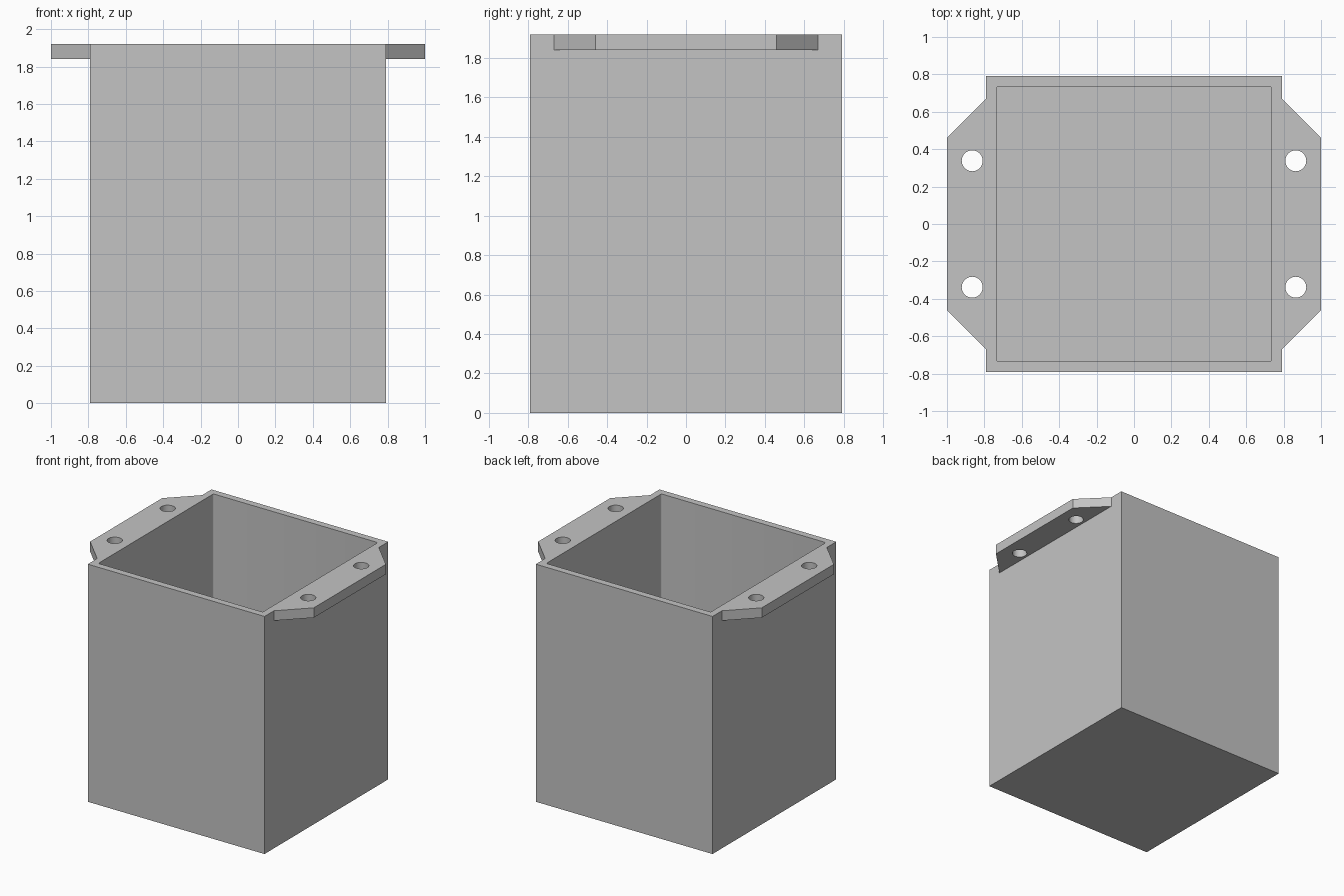
import bpy, bmesh
from math import cos, sin, pi

if "Cube" in bpy.data.objects:
    bpy.data.objects.remove(bpy.data.objects["Cube"], do_unlink=True)

HALF, INNER, TOP = 0.79, 0.735, 1.92      # outer and inner half widths, height
FLOOR, LIP = 0.055, 0.08                  # floor and flange thickness

grey = bpy.data.materials.new("light_grey")
grey.use_nodes = True
colour = (0.55, 0.55, 0.55, 1)
grey.diffuse_color = colour
grey.node_tree.nodes["Principled BSDF"].inputs["Base Color"].default_value = colour


def arc(cx, cy, r, start, sweep, steps):
    return [(cx + r * cos(start + sweep * i / steps),
             cy + r * sin(start + sweep * i / steps)) for i in range(steps + 1)]


def evaluated_mesh(obj):
    graph = bpy.context.evaluated_depsgraph_get()
    return bpy.data.meshes.new_from_object(obj.evaluated_get(graph))


def prism(name, outlines, z0, z1):
    """Extrude a closed outline, with further outlines cut as holes."""
    curve = bpy.data.curves.new(name, "CURVE")
    curve.dimensions = "2D"
    curve.fill_mode = "BOTH"
    curve.extrude = (z1 - z0) / 2
    for points in outlines:
        spline = curve.splines.new("POLY")
        spline.points.add(len(points) - 1)
        for p, (x, y) in zip(spline.points, points):
            p.co = (x, y, 0, 1)
        spline.use_cyclic_u = True
    temp = bpy.data.objects.new(name + "_outline", curve)
    bpy.context.collection.objects.link(temp)
    mesh = evaluated_mesh(temp)
    bpy.data.objects.remove(temp, do_unlink=True)

    bm = bmesh.new()
    bm.from_mesh(mesh)
    bmesh.ops.remove_doubles(bm, verts=bm.verts, dist=1e-5)
    bmesh.ops.translate(bm, verts=bm.verts, vec=(0, 0, (z0 + z1) / 2))
    bmesh.ops.recalc_face_normals(bm, faces=bm.faces)
    bm.to_mesh(mesh)
    bm.free()
    mesh.materials.clear()
    mesh.materials.append(grey)
    obj = bpy.data.objects.new(name, mesh)
    bpy.context.collection.objects.link(obj)
    return obj


# Open box: a solid block with a slightly round-cornered cavity
square = [(-HALF, -HALF), (HALF, -HALF), (HALF, HALF), (-HALF, HALF)]
box = prism("box", [square], 0, TOP)
r = 0.01
c = INNER - r
rounded = []
for i, (sx, sy) in enumerate([(1, 1), (-1, 1), (-1, -1), (1, -1)]):
    rounded += arc(sx * c, sy * c, r, i * pi / 2, pi / 2, 4)
cavity = prism("cavity_cutter", [rounded], FLOOR, TOP + 0.1)
cavity.hide_render = True
cut = box.modifiers.new("cavity", "BOOLEAN")
cut.operation = "DIFFERENCE"
cut.solver = "EXACT"
cut.object = cavity
hollow = evaluated_mesh(box)
box.modifiers.clear()
box.data = hollow
bpy.data.objects.remove(cavity, do_unlink=True)

# Mounting flanges: chamfered plates with two screw holes each
parts = [box]
for side, sign in (("left", 1), ("right", -1)):
    plate = [(sign * x, y) for x, y in
             [(HALF, -0.67), (1, -0.46), (1, 0.46), (HALF, 0.67)]]
    holes = [arc(sign * 0.865, y, 0.056, 0, 2 * pi, 32)[:-1] for y in (-0.338, 0.338)]
    parts.append(prism(side + "_flange", [plate] + holes, TOP - LIP, TOP))

# Smooth the round walls, keep hard edges sharp
bpy.ops.object.select_all(action="DESELECT")
for obj in parts:
    obj.select_set(True)
bpy.context.view_layer.objects.active = box
bpy.ops.object.shade_smooth_by_angle(angle=pi / 6)
